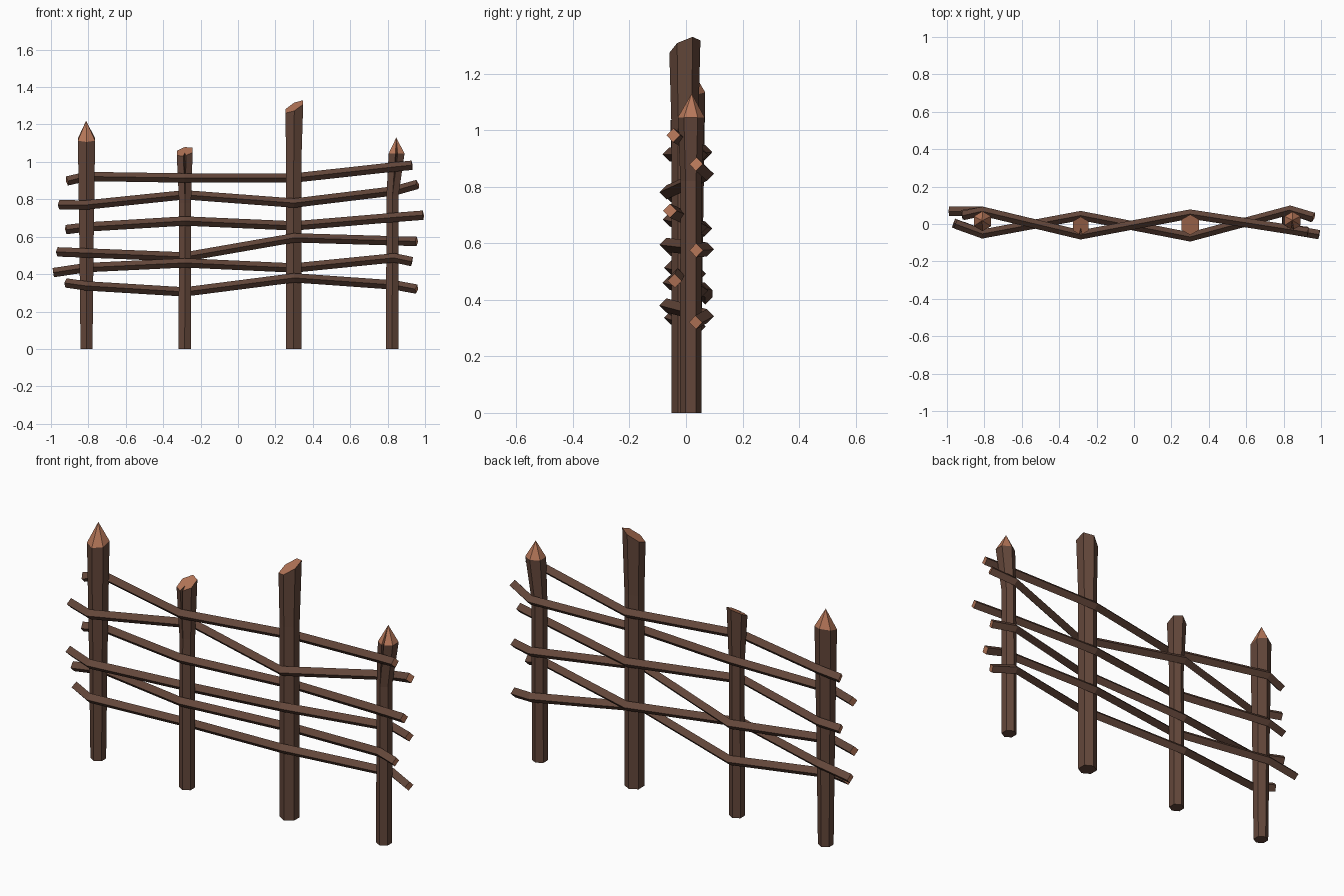
import bpy, bmesh, math
from mathutils import Vector

if "Cube" in bpy.data.objects:
    bpy.data.objects.remove(bpy.data.objects["Cube"])


def material(name, rgb):
    m = bpy.data.materials.new(name)
    m.diffuse_color = (*rgb, 1)
    m.use_nodes = True
    m.node_tree.nodes["Principled BSDF"].inputs["Base Color"].default_value = m.diffuse_color
    return m


BARK = material("dark bark", (0.125, 0.062, 0.042))
CUT = material("cut wood", (0.47, 0.185, 0.10))


def loft(name, rings, apex=None):
    """Skin a list of rings; the top (cap or point) and last end show cut wood."""
    bm = bmesh.new()
    loops = [[bm.verts.new(p) for p in ring] for ring in rings]
    n = len(loops[0])
    for a, b in zip(loops, loops[1:]):
        for i in range(n):
            j = (i + 1) % n
            bm.faces.new((a[i], a[j], b[j], b[i]))
    first = bm.faces.new(loops[0][::-1])
    if apex:
        tip = bm.verts.new(apex)
        for i in range(n):
            bm.faces.new((loops[-1][i], loops[-1][(i + 1) % n], tip)).material_index = 1
    else:
        bm.faces.new(loops[-1]).material_index = 1
    if name.startswith("rail"):
        first.material_index = 1
    bmesh.ops.remove_doubles(bm, verts=bm.verts, dist=0.0002)
    bmesh.ops.recalc_face_normals(bm, faces=bm.faces)
    me = bpy.data.meshes.new(name)
    bm.to_mesh(me)
    bm.free()
    me.materials.append(BARK)
    me.materials.append(CUT)
    ob = bpy.data.objects.new(name, me)
    bpy.context.collection.objects.link(ob)
    return ob


def post(name, y, sections, slope=(0, 0), apex=None, crack=False):
    """Hexagonal stake; sections are (z, x, radius, crack half width)."""
    rings = []
    for k, (z, x, r, w) in enumerate(sections):
        pts = []
        for i in range(6):
            a = math.radians(-90 + 60 * i)
            dx, dy = r * math.cos(a), r * math.sin(a)
            if i == 0 and crack:      # front corner opens into a split
                pts += [(-w, dy + w * 0.5), (0, dy + w * 5), (w, dy + w * 0.5)]
            else:
                pts.append((dx, dy))
        top = k == len(sections) - 1
        rings.append([(x + dx, y + dy, z + (slope[0] * dx + slope[1] * dy if top else 0))
                      for dx, dy in pts])
    loft(name, rings, apex)


# Four stakes: pointed, split, slant-cut, pointed and split
post("post_far_left", 0.015,
     [(0, -0.81, 0.037, 0), (0.5, -0.81, 0.043, 0), (1.12, -0.81, 0.053, 0)],
     slope=(0, 0.25), apex=(-0.812, 0.018, 1.22))
post("post_mid_left", -0.01,
     [(0, -0.285, 0.038, 0), (0.78, -0.283, 0.037, 0), (1.055, -0.285, 0.049, 0.007)],
     slope=(0.2, 0.5), crack=True)
post("post_mid_right", -0.004,
     [(0, 0.298, 0.047, 0), (1.0, 0.298, 0.047, 0), (1.295, 0.301, 0.055, 0)],
     slope=(0.5, 0.4))
post("post_far_right", 0.017,
     [(0, 0.824, 0.038, 0), (0.82, 0.826, 0.037, 0), (1.045, 0.848, 0.049, 0.006)],
     apex=(0.846, 0.02, 1.13), crack=True)

# Rails woven alternately behind and in front of the stakes
POST_X = [-0.81, -0.285, 0.30, 0.835]
WEAVE = {"back_first": [0.068, -0.058, 0.053, -0.03],
         "front_first": [-0.053, 0.045, -0.069, 0.074]}
# pattern, left end (x, y), right end (x, y), heights from left to right
RAILS = [
    ("back_first", (-0.915, 0.045), (0.93, -0.045), (0.898, 0.922, 0.914, 0.914, 0.973, 0.982)),
    ("front_first", (-0.955, 0.0), (0.96, 0.036), (0.77, 0.77, 0.824, 0.78, 0.845, 0.88)),
    ("back_first", (-0.92, 0.05), (0.99, -0.057), (0.638, 0.652, 0.684, 0.658, 0.703, 0.715)),
    ("front_first", (-0.965, 0.005), (0.955, 0.036), (0.519, 0.513, 0.492, 0.594, 0.578, 0.575)),
    ("back_first", (-0.988, 0.068), (0.93, -0.04), (0.408, 0.435, 0.46, 0.433, 0.487, 0.467)),
    ("front_first", (-0.92, -0.01), (0.955, 0.034), (0.353, 0.337, 0.305, 0.38, 0.342, 0.32)),
]
for n, (pattern, left, right, heights) in enumerate(RAILS, 1):
    xy = [left] + list(zip(POST_X, WEAVE[pattern])) + [right]
    path = [Vector((x, y, z)) for (x, y), z in zip(xy, heights)]
    rings = []
    for i, p in enumerate(path):
        d_in = (p - path[max(i - 1, 0)]).normalized()
        d_out = (path[min(i + 1, len(path) - 1)] - p).normalized()
        t = (d_in + d_out).normalized()
        side = Vector((0, 0, 1)).cross(t).normalized()
        up = t.cross(side)
        r = 0.025
        rings.append([p + side * r, p + up * r, p - side * r, p - up * r])
    loft(f"rail_{n}", rings)
